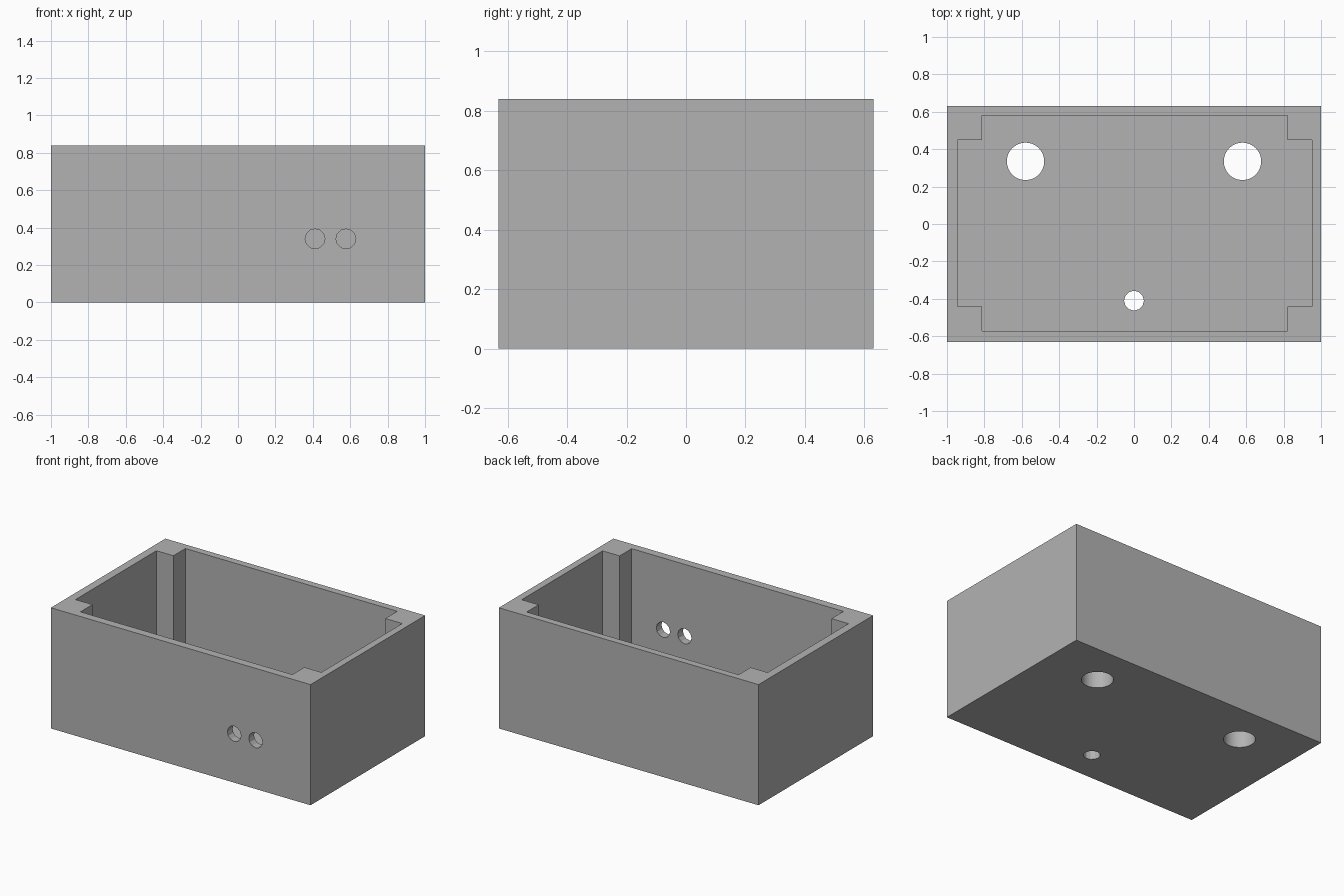
import bpy
import bmesh
from math import pi
from mathutils import Matrix, Vector

start = bpy.data.objects.get("Cube")
if start:
    bpy.data.objects.remove(start, do_unlink=True)

LENGTH, DEPTH, HEIGHT = 2.0, 1.26, 0.84
FLOOR = 0.13

grey = bpy.data.materials.new("matte grey")
grey.use_nodes = True
colour = (0.45, 0.45, 0.45, 1)
grey.diffuse_color = colour
grey.node_tree.nodes["Principled BSDF"].inputs["Base Color"].default_value = colour


def make_object(name, bm):
    bmesh.ops.recalc_face_normals(bm, faces=bm.faces)
    mesh = bpy.data.meshes.new(name)
    bm.to_mesh(mesh)
    bm.free()
    mesh.materials.append(grey)
    obj = bpy.data.objects.new(name, mesh)
    bpy.context.collection.objects.link(obj)
    return obj


def prism(name, outline, bottom, top):
    bm = bmesh.new()
    face = bm.faces.new([bm.verts.new((x, y, bottom)) for x, y in outline])
    extruded = bmesh.ops.extrude_face_region(bm, geom=[face])
    verts = [v for v in extruded["geom"] if isinstance(v, bmesh.types.BMVert)]
    bmesh.ops.translate(bm, verts=verts, vec=(0, 0, top - bottom))
    return make_object(name, bm)


def drill(name, centre, radius, sides, along_y=False):
    bm = bmesh.new()
    matrix = Matrix.Translation(Vector(centre))
    if along_y:
        matrix = matrix @ Matrix.Rotation(pi / 2, 4, "X")
    bmesh.ops.create_cone(bm, cap_ends=True, segments=sides, radius1=radius,
                          radius2=radius, depth=0.4, matrix=matrix)
    return make_object(name, bm)


# Outer block
hx, hy = LENGTH / 2, DEPTH / 2
enclosure = prism("enclosure", [(-hx, -hy), (hx, -hy), (hx, hy), (-hx, hy)], 0, HEIGHT)

# Cavity with a square post left standing in each corner
x_post, x_wall, y_post, y_wall = 0.816, 0.947, 0.445, 0.577
corner = [(x_wall, y_post), (x_post, y_post), (x_post, y_wall)]
outline = []
for sx, sy in [(1, 1), (-1, 1), (-1, -1), (1, -1)]:
    points = corner if sx * sy > 0 else corner[::-1]
    outline += [(sx * x + 0.004, sy * y + 0.004) for x, y in points]
cutters = [prism("cavity_cutter", outline, FLOOR, HEIGHT + 0.2)]

# Two large floor holes, one small floor hole, two front wall holes
for side, x in (("left", 0.58), ("right", -0.58)):
    cutters.append(drill(side + "_floor_hole_cutter", (x, 0.335, 0), 0.1, 48))
cutters.append(drill("small_floor_hole_cutter", (0, -0.41, 0), 0.053, 12))
for side, x in (("outer", 0.577), ("inner", 0.412)):
    cutters.append(drill(side + "_front_hole_cutter", (x, -hy, 0.34), 0.053, 12, True))

# Cut everything out, then drop the cutters
bpy.context.view_layer.objects.active = enclosure
enclosure.select_set(True)
for cutter in cutters:
    cutter.hide_render = True
    cut = enclosure.modifiers.new(cutter.name, "BOOLEAN")
    cut.operation = "DIFFERENCE"
    cut.solver = "EXACT"
    cut.object = cutter
    bpy.ops.object.modifier_apply(modifier=cut.name)
    bpy.data.objects.remove(cutter, do_unlink=True)

# Smooth only the finely divided hole walls
bpy.ops.object.shade_smooth_by_angle(angle=pi / 9)
